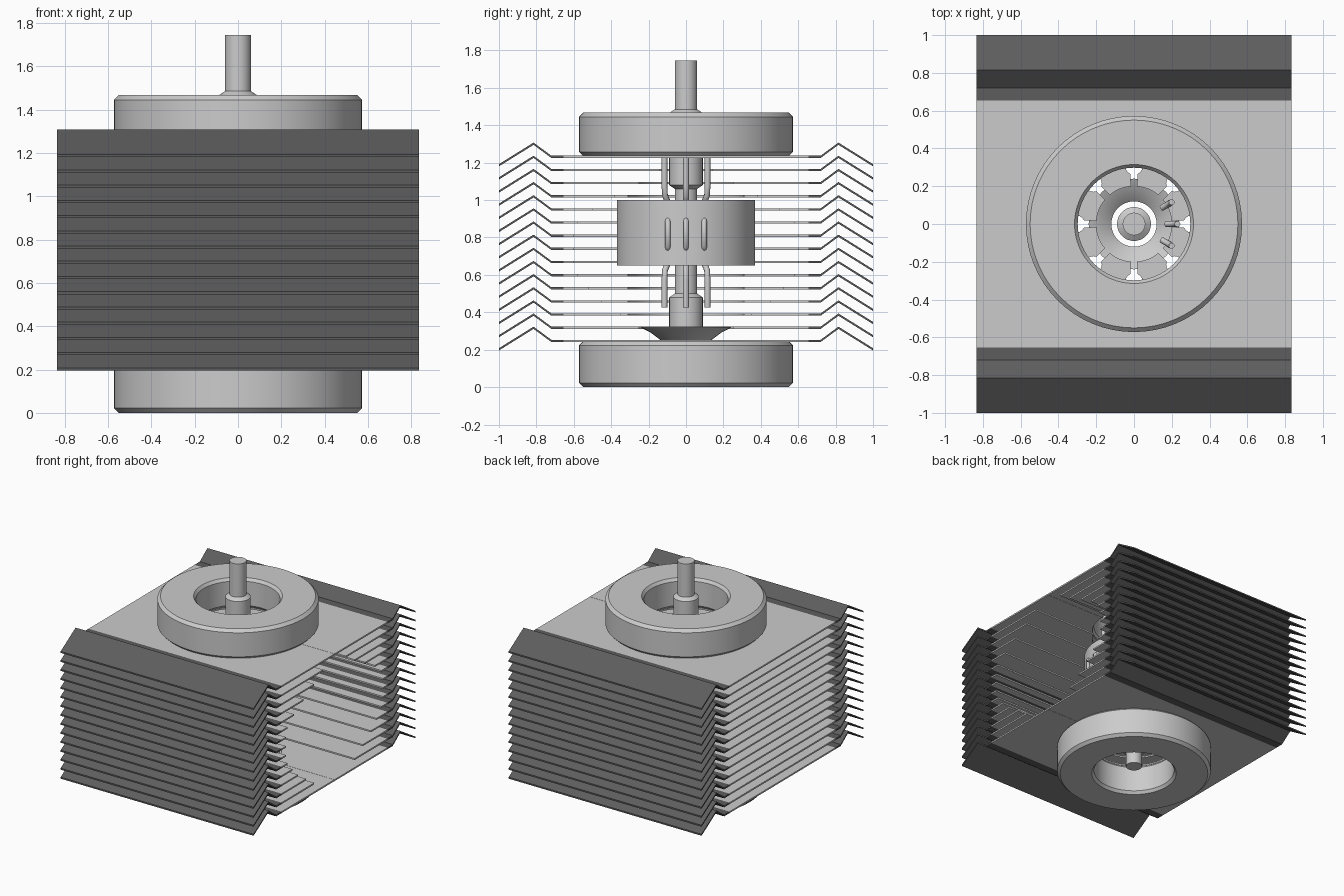
import bpy, bmesh
from math import sin, cos, asin, pi, radians

if "Cube" in bpy.data.objects:
    bpy.data.objects.remove(bpy.data.objects["Cube"])

dark = bpy.data.materials.new("dark_metal")
dark.diffuse_color = (0.11, 0.11, 0.11, 1)
dark.use_nodes = True
dark.node_tree.nodes["Principled BSDF"].inputs["Base Color"].default_value = dark.diffuse_color


def mesh_object(name, bm):
    bmesh.ops.recalc_face_normals(bm, faces=bm.faces)
    me = bpy.data.meshes.new(name)
    bm.to_mesh(me)
    bm.free()
    ob = bpy.data.objects.new(name, me)
    bpy.context.collection.objects.link(ob)
    return ob


def activate(ob):
    bpy.ops.object.select_all(action='DESELECT')
    ob.select_set(True)
    bpy.context.view_layer.objects.active = ob


def smooth(ob):
    activate(ob)
    bpy.ops.object.shade_smooth_by_angle(angle=radians(30))


def lathe(name, profile, closed=False, n=64):
    """Spin (r, z) points round the z axis."""
    bm = bmesh.new()
    vs = [bm.verts.new((r, 0, z)) for r, z in profile]
    pairs = list(zip(vs, vs[1:])) + ([(vs[-1], vs[0])] if closed else [])
    edges = [bm.edges.new(p) for p in pairs]
    bmesh.ops.spin(bm, geom=vs + edges, axis=(0, 0, 1), cent=(0, 0, 0),
                   angle=2 * pi, steps=n)
    bmesh.ops.remove_doubles(bm, verts=bm.verts, dist=1e-4)
    smooth(mesh_object(name, bm))


def plate(name, loops, z, thick):
    """Flat plate from 2D loops; inner loops become holes."""
    cu = bpy.data.curves.new(name, 'CURVE')
    cu.dimensions, cu.fill_mode, cu.extrude = '2D', 'BOTH', thick / 2
    for pts in loops:
        s = cu.splines.new('POLY')
        s.points.add(len(pts) - 1)
        for p, (x, y) in zip(s.points, pts):
            p.co = (x, y, 0, 1)
        s.use_cyclic_u = True
    ob = bpy.data.objects.new(name, cu)
    bpy.context.collection.objects.link(ob)
    ob.location.z = z
    activate(ob)
    bpy.ops.object.convert(target='MESH')
    smooth(bpy.context.view_layer.objects.active)


def tube(name, pts, r):
    cu = bpy.data.curves.new(name, 'CURVE')
    cu.dimensions, cu.bevel_depth, cu.bevel_resolution = '3D', r, 2
    cu.use_fill_caps = True
    s = cu.splines.new('POLY')
    s.points.add(len(pts) - 1)
    for p, co in zip(s.points, pts):
        p.co = (*co, 1)
    ob = bpy.data.objects.new(name, cu)
    bpy.context.collection.objects.link(ob)
    activate(ob)
    bpy.ops.object.convert(target='MESH')


# Ring magnets, chamfered
for name, a, b in (("lower_magnet", 0.0, 0.245), ("upper_magnet", 1.235, 1.467)):
    c = 0.022
    lathe(name, [(0.315, a), (0.55, a), (0.572, a + c), (0.572, b - c), (0.55, b),
                 (0.315, b), (0.298, b - c), (0.298, a + c)], closed=True)

# Cathode rod with collars
lathe("cathode_rod", [(0, 0.06), (0.06, 0.06), (0.06, 0.17), (0.09, 0.2), (0.09, 0.48),
                      (0.06, 0.5), (0.06, 1.06), (0.09, 1.08), (0.09, 1.465),
                      (0.06, 1.485), (0.06, 1.745), (0, 1.745)], n=32)

# Anode block: bore with eight keyhole slots
bore = []
for k in range(8):
    a = k * pi / 4
    h = asin(0.017 / 0.2)
    local = [(0.2 * cos(-h), -0.017)]
    local += [(0.305 + 0.045 * cos(t), 0.045 * sin(t))
              for t in (pi + 0.4 + i * (2 * pi - 0.8) / 14 for i in range(15))]
    local += [(0.2 * cos(h), 0.017)]
    local += [(0.2 * cos(t), 0.2 * sin(t))
              for t in (h + i * (pi / 4 - 2 * h) / 6 for i in range(1, 6))]
    bore += [(x * cos(a) - y * sin(a), x * sin(a) + y * cos(a)) for x, y in local]
rim = [(0.37 * cos(t * pi / 32), 0.37 * sin(t * pi / 32)) for t in range(64)]
plate("anode_block", [rim, bore], 0.825, 0.35)

# Wires above and below the anode, clips on its outside
for i in (-1, 0, 1):
    a = i * radians(30)
    for sgn in (-1, 1):
        path = [(0.17, 0.15), (0.2, 0.17), (0.225, 0.2), (0.23, 0.25), (0.23, 0.4)]
        tube("wire", [(r * cos(a), r * sin(a), 0.825 + sgn * z) for r, z in path], 0.016)
    y = i * 0.097
    x = (0.37 ** 2 - y * y) ** 0.5
    tube("anode_clip", [(x - 0.01, y, 0.74), (x + 0.01, y, 0.755),
                        (x + 0.01, y, 0.88), (x - 0.01, y, 0.895)], 0.014)

# Cooling fins: flat middle, cut open towards +x by a varying half width
X, Y, T = 0.835, 0.655, 0.012
cuts = [0, .25, .35, .45, .52, .58, .6, .6, .6, .58, .5, .38, .25, .14, 0]
for i, w in enumerate(cuts):
    z = 0.247 + i * 0.0703
    r = 0.37 if 5 < i < 11 else 0.31
    w = max(w, 0.001)
    a0 = asin(min(w / r, 1))
    arc = [(r * cos(t), r * sin(t))
           for t in (a0 + j * (2 * pi - 2 * a0) / 40 for j in range(41))]
    xin = 0.0 if w > r else arc[0][0] + 0.01
    outline = [(X, w), (xin, w)] + arc + [(xin, -w), (X, -w), (X, -Y), (-X, -Y),
                                          (-X, Y), (X, Y)]
    plate("fin_plate", [outline], z, T)

    # Dark bent ends of the fin
    top = [(Y, 0), (0.72, 0), (0.815, 0.07), (1.0, -0.045)]
    bm = bmesh.new()
    for sgn in (-1, 1):
        prof = [(y, d + T / 2) for y, d in top] + [(y, d - T / 2) for y, d in top[::-1]]
        ends = [[bm.verts.new((x, sgn * y, z + d)) for y, d in prof] for x in (-X, X)]
        for e in ends:
            bm.faces.new(e)
        for j in range(8):
            k = (j + 1) % 8
            bm.faces.new((ends[0][j], ends[0][k], ends[1][k], ends[1][j]))
    mesh_object("fin_bent_ends", bm).data.materials.append(dark)

# Funnel-shaped pole piece on the lower fin
lathe("pole_piece", [(0.24, 0.325), (0.18, 0.3), (0.12, 0.247), (0.13, 0.247),
                     (0.19, 0.292), (0.24, 0.318)], closed=True, n=32)
